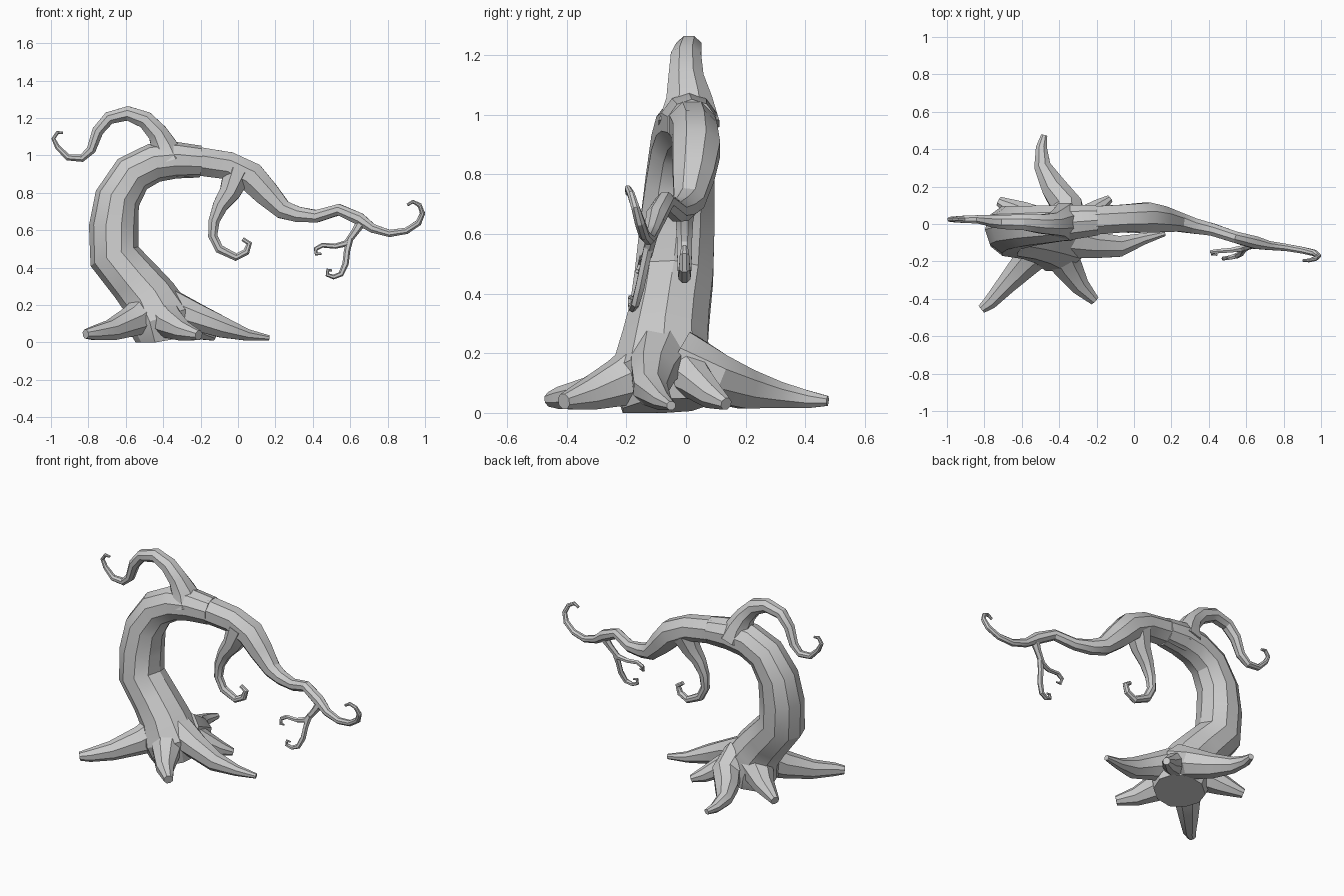
import bpy, bmesh, math
from mathutils import Vector


def tube(name, pts, sides=8, ref=(0, 1, 0), wide=1.0, angle=28):
    """Low-poly tapered limb through (x, y, z, radius) points."""
    ref = Vector(ref)
    bm = bmesh.new()
    pos = [Vector(p[:3]) for p in pts]
    rings = []
    for i, p in enumerate(pts):
        t = (pos[min(i + 1, len(pts) - 1)] - pos[max(i - 1, 0)]).normalized()
        n = (ref - t * ref.dot(t)).normalized()
        b = t.cross(n)
        ring = []
        for k in range(sides):
            a = 2 * math.pi * (k + 0.5) / sides
            v = pos[i] + p[3] * (n * math.cos(a) * wide + b * math.sin(a))
            v.z = max(v.z, 0.01 if i else 0.0)
            ring.append(bm.verts.new(v))
        rings.append(ring)
    for r0, r1 in zip(rings, rings[1:]):
        for k in range(sides):
            j = (k + 1) % sides
            bm.faces.new((r0[k], r0[j], r1[j], r1[k]))
    bm.faces.new(rings[0])
    bm.faces.new(rings[-1])
    bmesh.ops.recalc_face_normals(bm, faces=bm.faces)
    mesh = bpy.data.meshes.new(name)
    bm.to_mesh(mesh)
    bm.free()
    obj = bpy.data.objects.new(name, mesh)
    bpy.context.collection.objects.link(obj)
    bpy.ops.object.select_all(action='DESELECT')
    obj.select_set(True)
    bpy.context.view_layer.objects.active = obj
    bpy.ops.object.shade_smooth_by_angle(angle=math.radians(angle))
    return obj


# Trunk: flared foot bending left, then arching over to the right
tube("trunk", [
    (-0.40, -0.07, 0.02, 0.15), (-0.42, -0.08, 0.13, 0.18), (-0.475, -0.07, 0.24, 0.15),
    (-0.55, -0.055, 0.33, 0.14), (-0.66, -0.04, 0.46, 0.138), (-0.665, -0.03, 0.62, 0.132),
    (-0.645, -0.02, 0.77, 0.122), (-0.565, -0.01, 0.90, 0.112), (-0.45, 0.0, 0.96, 0.105),
    (-0.33, 0.01, 0.975, 0.098), (-0.20, 0.02, 0.967, 0.085)], 10, angle=32)

# Main branch: sweeps right, dips, ends in an upward curl
tube("main_branch", [
    (-0.36, 0.01, 0.972, 0.095), (-0.20, 0.02, 0.967, 0.082), (-0.05, 0.03, 0.945, 0.08),
    (0.07, 0.035, 0.885, 0.086), (0.15, 0.025, 0.80, 0.075), (0.24, 0.01, 0.71, 0.055),
    (0.32, -0.01, 0.685, 0.045), (0.42, -0.03, 0.675, 0.036), (0.54, -0.07, 0.71, 0.033),
    (0.65, -0.10, 0.66, 0.036), (0.72, -0.115, 0.61, 0.026), (0.81, -0.125, 0.583, 0.021),
    (0.90, -0.14, 0.597, 0.019), (0.965, -0.155, 0.64, 0.018), (0.987, -0.17, 0.69, 0.015),
    (0.97, -0.185, 0.735, 0.013), (0.935, -0.195, 0.753, 0.011), (0.905, -0.195, 0.735, 0.008)],
    8)

# Upper branch: rises and hooks over to the left
tube("upper_branch", [
    (-0.37, 0.01, 0.97, 0.10), (-0.395, 0.01, 1.05, 0.075), (-0.43, 0.0, 1.12, 0.058),
    (-0.495, 0.0, 1.19, 0.05), (-0.59, 0.01, 1.225, 0.042), (-0.69, 0.01, 1.20, 0.037),
    (-0.75, 0.015, 1.13, 0.033), (-0.785, 0.02, 1.03, 0.027), (-0.835, 0.025, 0.985, 0.022),
    (-0.91, 0.025, 0.99, 0.019), (-0.965, 0.025, 1.045, 0.015), (-0.987, 0.025, 1.09, 0.012),
    (-0.965, 0.025, 1.123, 0.011), (-0.935, 0.025, 1.12, 0.007)], 8, wide=1.1)

# Hanging branch: drops from the arch and curls forward
tube("hanging_branch", [
    (0.0, 0.03, 0.91, 0.085), (-0.045, 0.01, 0.80, 0.06), (-0.095, 0.0, 0.73, 0.044),
    (-0.128, -0.005, 0.65, 0.032), (-0.135, -0.005, 0.57, 0.027), (-0.10, -0.005, 0.50, 0.026),
    (-0.01, -0.005, 0.456, 0.022), (0.045, -0.005, 0.485, 0.02), (0.06, -0.005, 0.53, 0.017),
    (0.025, -0.005, 0.553, 0.012)], 8)

# Twigs: forked pair under the end of the main branch
tube("side_twig", [
    (0.67, -0.10, 0.66, 0.03), (0.625, -0.115, 0.59, 0.02), (0.58, -0.13, 0.53, 0.018),
    (0.52, -0.14, 0.515, 0.014), (0.45, -0.145, 0.52, 0.013), (0.415, -0.15, 0.50, 0.012),
    (0.418, -0.16, 0.472, 0.01), (0.445, -0.165, 0.475, 0.006)], 6)
tube("lower_twig", [
    (0.60, -0.125, 0.56, 0.018), (0.583, -0.14, 0.49, 0.017), (0.575, -0.155, 0.42, 0.017),
    (0.55, -0.17, 0.365, 0.015), (0.51, -0.18, 0.35, 0.013), (0.477, -0.185, 0.362, 0.011),
    (0.48, -0.185, 0.388, 0.01), (0.502, -0.18, 0.385, 0.006)], 6)

# Roots spreading from the foot
roots = {
    "front_left_root": [(-0.46, -0.09, 0.19, 0.11), (-0.56, -0.19, 0.115, 0.085),
                        (-0.68, -0.32, 0.065, 0.058), (-0.77, -0.42, 0.05, 0.04),
                        (-0.815, -0.455, 0.045, 0.026)],
    "back_root": [(-0.37, -0.03, 0.18, 0.11), (-0.36, 0.10, 0.115, 0.09),
                  (-0.43, 0.20, 0.08, 0.072), (-0.49, 0.31, 0.06, 0.048),
                  (-0.495, 0.41, 0.045, 0.032), (-0.48, 0.475, 0.04, 0.018)],
    "front_right_root": [(-0.42, -0.10, 0.17, 0.11), (-0.36, -0.22, 0.10, 0.085),
                         (-0.29, -0.33, 0.06, 0.055), (-0.21, -0.41, 0.038, 0.028)],
    "right_root": [(-0.40, -0.08, 0.20, 0.11), (-0.22, -0.11, 0.135, 0.078),
                   (-0.08, -0.12, 0.08, 0.06), (0.05, -0.08, 0.04, 0.033),
                   (0.165, -0.05, 0.024, 0.016)],
    "back_right_root": [(-0.38, -0.03, 0.16, 0.10), (-0.26, 0.04, 0.10, 0.062),
                        (-0.19, 0.09, 0.055, 0.045), (-0.13, 0.135, 0.03, 0.022)],
    "back_left_root": [(-0.48, -0.02, 0.16, 0.11), (-0.60, 0.06, 0.085, 0.065),
                       (-0.72, 0.12, 0.04, 0.028)],
}
for name, pts in roots.items():
    tube(name, pts, 8, ref=(0, 0, 1))
